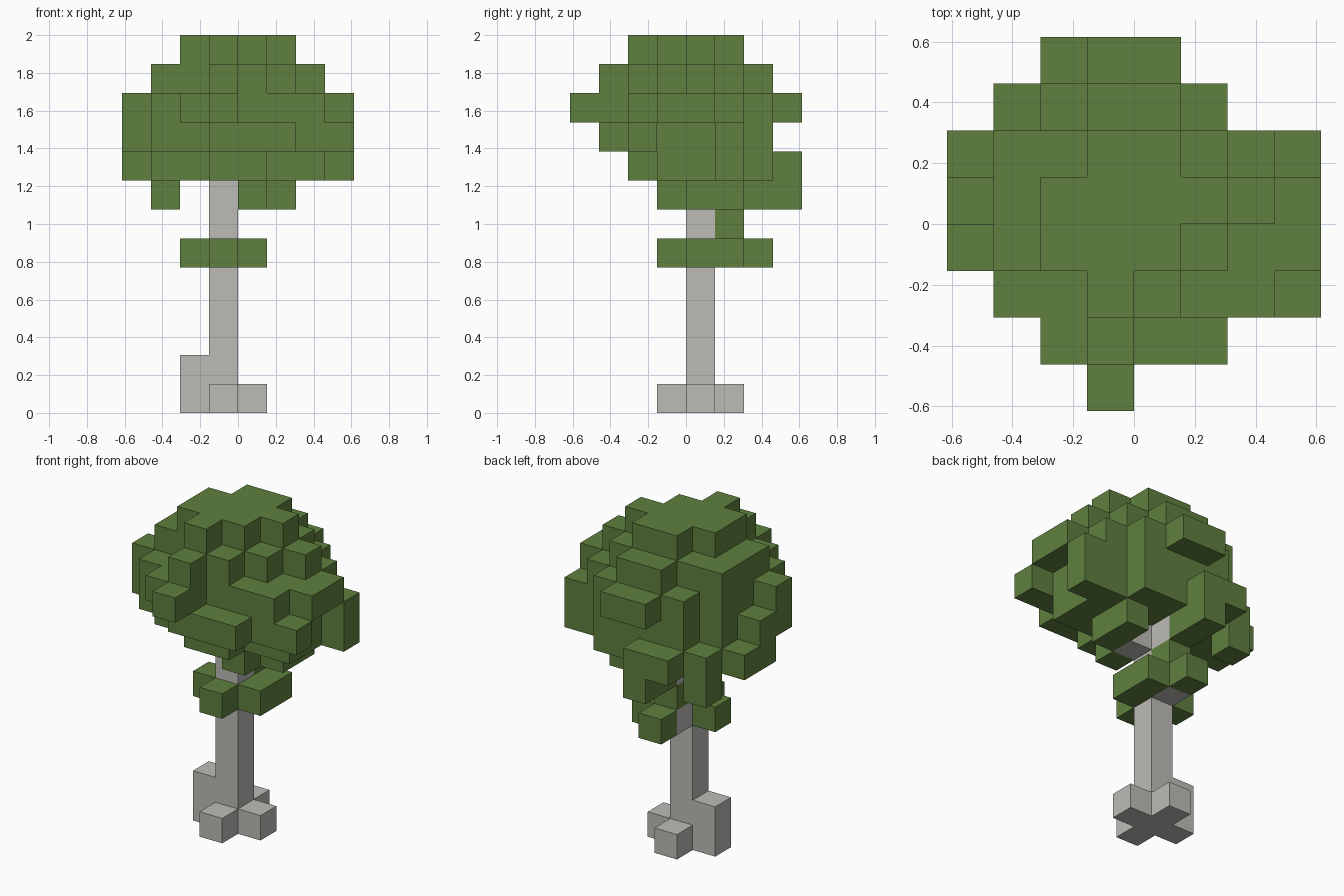
import bpy, bmesh, math

cube = bpy.data.objects.get("Cube")
if cube:
    bpy.data.objects.remove(cube, do_unlink=True)

V = 2 / 13  # block size


def material(name, rgb):
    m = bpy.data.materials.new(name)
    m.use_nodes = True
    m.diffuse_color = (*rgb, 1)
    m.node_tree.nodes["Principled BSDF"].inputs["Base Color"].default_value = (*rgb, 1)
    return m


leaf_green = material("leaf green", (0.115, 0.216, 0.05))
bark_grey = material("bark grey", (0.51, 0.5, 0.47))

# Crown layers, bottom up; rows run from back to front, columns from -x to +x
CROWN = {
    5: ["........", "...#....", "....#...", "..#.#...",
        "...#....", "........", "........", "........"],
    6: ["........", "........", "...#....", "........",
        "........", "........", "........", "........"],
    7: ["...#....", ".#.#....", ".....#..", ".....#..",
        "....#...", "........", "........", "........"],
    8: ["..##....", ".#####..", "########", "#######.",
        ".######.", "...##...", "........", "........"],
    9: ["........", "..####..", ".#######", "#######.",
        "#######.", ".#######", "...###..", "........"],
    10: ["...##...", "..####..", ".######.", ".#######",
         "########", ".######.", "..##....", "...#...."],
    11: ["........", "...##...", ".#####..", ".######.",
         ".#####..", "...##...", "...#....", "........"],
    12: ["........", "........", "...##...", "..####..",
         "..###...", "...#....", "........", "........"],
}
leaves = {(i, 7 - r, k) for k, rows in CROWN.items()
          for r, row in enumerate(rows) for i, c in enumerate(row) if c == "#"}

# Trunk column with root flares and short branches
trunk = {(3, 4, k) for k in range(9)}
roots = {(2, 4, 0), (4, 4, 0), (3, 3, 0), (3, 5, 0), (2, 4, 1)}
branches = {(3, 5, 5), (4, 4, 7), (3, 5, 7)}
wood = trunk | roots | branches
leaves -= wood
solid = leaves | wood


def block_mesh(name, cells, mat):
    """Skin the exposed sides of a set of blocks, then merge flat areas."""
    bm = bmesh.new()
    verts = {}

    def vert(p):
        if p not in verts:
            verts[p] = bm.verts.new(((p[0] - 4) * V, (p[1] - 4) * V, p[2] * V))
        return verts[p]

    for cell in sorted(cells):
        for axis in range(3):
            u, w = (axis + 1) % 3, (axis + 2) % 3
            for side in (0, 1):
                near = list(cell)
                near[axis] += 2 * side - 1
                if tuple(near) in solid:
                    continue
                ring = []
                for a, b in ((0, 0), (1, 0), (1, 1), (0, 1)):
                    p = list(cell)
                    p[axis] += side
                    p[u] += a
                    p[w] += b
                    ring.append(vert(tuple(p)))
                bm.faces.new(ring if side else ring[::-1])
    bmesh.ops.dissolve_limit(bm, angle_limit=math.radians(1),
                             verts=bm.verts[:], edges=bm.edges[:])
    mesh = bpy.data.meshes.new(name)
    bm.to_mesh(mesh)
    bm.free()
    mesh.materials.append(mat)
    obj = bpy.data.objects.new(name, mesh)
    bpy.context.collection.objects.link(obj)
    return obj


block_mesh("trunk", wood, bark_grey)
block_mesh("lower_leaves", {c for c in leaves if c[2] < 7}, leaf_green)
block_mesh("crown", {c for c in leaves if c[2] >= 7}, leaf_green)
